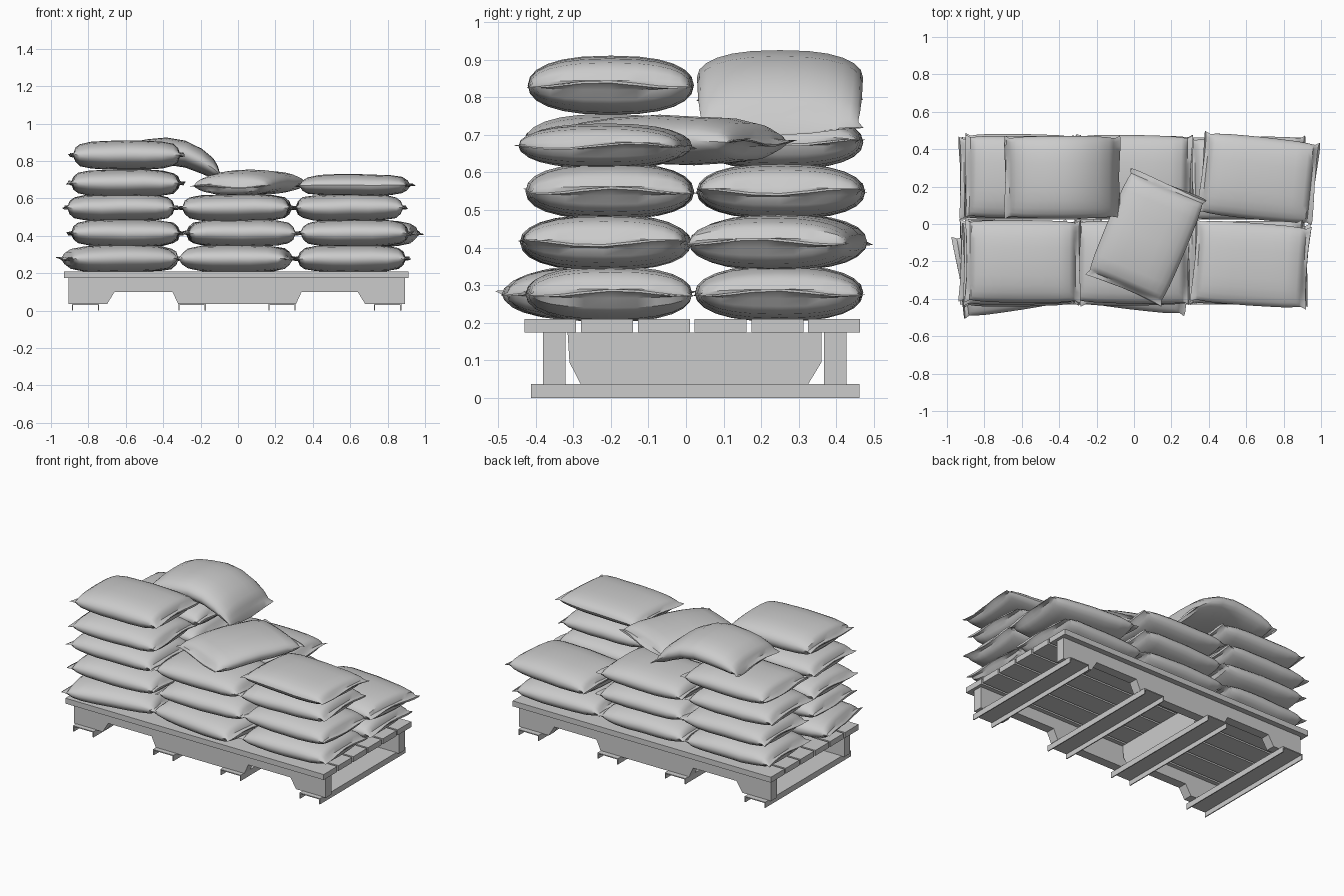
import bpy, bmesh, math, random
from mathutils import Matrix, Vector

if "Cube" in bpy.data.objects:
    bpy.data.objects.remove(bpy.data.objects["Cube"])

random.seed(4)


def finish(name, bm, smooth=None):
    bmesh.ops.recalc_face_normals(bm, faces=bm.faces)
    me = bpy.data.meshes.new(name)
    bm.to_mesh(me)
    bm.free()
    ob = bpy.data.objects.new(name, me)
    bpy.context.collection.objects.link(ob)
    if smooth:
        bpy.ops.object.select_all(action='DESELECT')
        ob.select_set(True)
        bpy.context.view_layer.objects.active = ob
        bpy.ops.object.shade_smooth_by_angle(angle=math.radians(smooth))
    return ob


def box(name, x0, x1, y0, y1, z0, z1):
    bm = bmesh.new()
    bmesh.ops.create_cube(bm, size=1)
    for v in bm.verts:
        v.co = ((x0, x1)[v.co.x > 0], (y0, y1)[v.co.y > 0], (z0, z1)[v.co.z > 0])
    return finish(name, bm)


def extrude(name, points, depth):
    bm = bmesh.new()
    face = bm.faces.new([bm.verts.new(p) for p in points])
    geo = bmesh.ops.extrude_face_region(bm, geom=[face])['geom']
    bmesh.ops.translate(bm, vec=depth, verts=[g for g in geo if isinstance(g, bmesh.types.BMVert)])
    return finish(name, bm)


# Pallet: top slats, hollow bottom boards, notched stringers, cross plank
for i in range(6):
    y = -0.43 + i * 0.151
    box("top_slat", -0.93, 0.912, y, y + 0.138, 0.175, 0.21)
for x in (-0.815, -0.245, 0.235, 0.8):
    a, b, t = x - 0.073, x + 0.073, 0.006
    channel = [(a, 0), (a, 0.037), (b, 0.037), (b, 0), (b - t, 0), (b - t, 0.031), (a + t, 0.031), (a + t, 0)]
    extrude("bottom_board", [(px, -0.412, pz) for px, pz in channel], (0, 0.874, 0))
profile = [(-0.905, 0.175), (-0.905, 0.035), (-0.70, 0.035), (-0.66, 0.10), (-0.35, 0.10),
           (-0.32, 0.035), (0.31, 0.035), (0.34, 0.10), (0.64, 0.10), (0.68, 0.035),
           (0.892, 0.035), (0.892, 0.175)]
for y in (-0.38, 0.367):
    extrude("stringer", [(x, y, z) for x, z in profile], (0, 0.06, 0))
extrude("cross_plank", [(-0.22, y, z) for y, z in
        [(-0.315, 0.175), (-0.31, 0.095), (-0.28, 0.037), (0.325, 0.037), (0.36, 0.095), (0.36, 0.175)]],
        (0.04, 0, 0))

# Sack cross-sections: distance along length, half width, half height
RINGS = [(0.305, 0.222, 0.003), (0.283, 0.209, 0.012), (0.274, 0.209, 0.036), (0.25, 0.213, 0.055),
         (0.19, 0.218, 0.067), (0.1, 0.22, 0.072)]
RINGS = [(-x, w, h) for x, w, h in RINGS] + [(0, 0.221, 0.073)] + RINGS[::-1]
SEG = 24


def spow(v, p):
    return math.copysign(abs(v) ** p, v)


def sack(name, x, y, z, rot=0, drape=(0, 0), flat=1.0):
    bm = bmesh.new()
    rings = []
    for i, (px, w, h) in enumerate(RINGS):
        end = i in (0, len(RINGS) - 1)
        wobble = random.uniform(-0.008, 0.008)
        ring = []
        for k in range(SEG):
            a = 2 * math.pi * k / SEG
            c, s = math.cos(a), math.sin(a)
            co = Vector((px, w * spow(c, 0.8), flat * h * spow(s, 0.93)))
            if end:
                # crumpled sewn end flap
                co.x += math.copysign(0.006, px) * math.cos(2 * a + wobble * 200)
                co.z += 0.008 * math.sin(co.y * 16 + wobble * 300)
            co.z += wobble * 0.3 - (drape[px > 0] * px * px)
            ring.append(bm.verts.new(co))
        rings.append(ring)
    for a, b in zip(rings, rings[1:]):
        for k in range(SEG):
            n = (k + 1) % SEG
            bm.faces.new((a[k], a[n], b[n], b[k]))
    bm.faces.new(rings[0])
    bm.faces.new(rings[-1])
    bm.transform(Matrix.Translation((x, y, z)) @ Matrix.Rotation(math.radians(rot), 4, 'Z'))
    return finish(name, bm, 40)


# Stacks: name, centre, and one (dx, dy, rotation) per layer
STACKS = [
    ("front_left_sack", -0.605, -0.2, [(-0.03, -0.04, 9), (0.0, -0.02, 1), (-0.02, 0, -1), (0, -0.01, 1), (0.01, 0, -0.5)]),
    ("front_middle_sack", 0.0, -0.205, [(-0.01, -0.03, -7), (0.02, -0.01, 1), (-0.01, 0, -1)]),
    ("front_right_sack", 0.605, -0.205, [(0, 0, 1), (0.02, -0.005, -2), (-0.01, 0, 1), (0.02, -0.01, -4)]),
    ("back_left_sack", -0.605, 0.25, [(0, 0, 1), (0.01, 0.01, -1), (-0.02, 0, 1), (0.01, 0, -1)]),
    ("back_middle_sack", 0.0, 0.25, [(0, 0, 0), (0.01, 0, 1), (0, 0.005, -1)]),
    ("back_right_sack", 0.61, 0.245, [(0, 0, 1), (0.055, 0.0, -6)]),
]
HEIGHTS = (0.278, 0.414, 0.55, 0.682, 0.832)
for name, x, y, layers in STACKS:
    for i, (dx, dy, r) in enumerate(layers):
        thin = name == "front_right_sack" and i == 3
        sack(name, x + dx, y + dy, HEIGHTS[i] - 0.012 * thin, r, flat=0.8 if thin else 1.07 if i == 4 else 1)

# Loose sacks on top: one turned askew, one draped over the edge of its stack
sack("askew_sack", 0.065, -0.07, 0.686, 67, (0.25, 0.05), 0.9)
sack("draped_sack", -0.383, 0.25, 0.852, 0, (0.6, 1.5))
